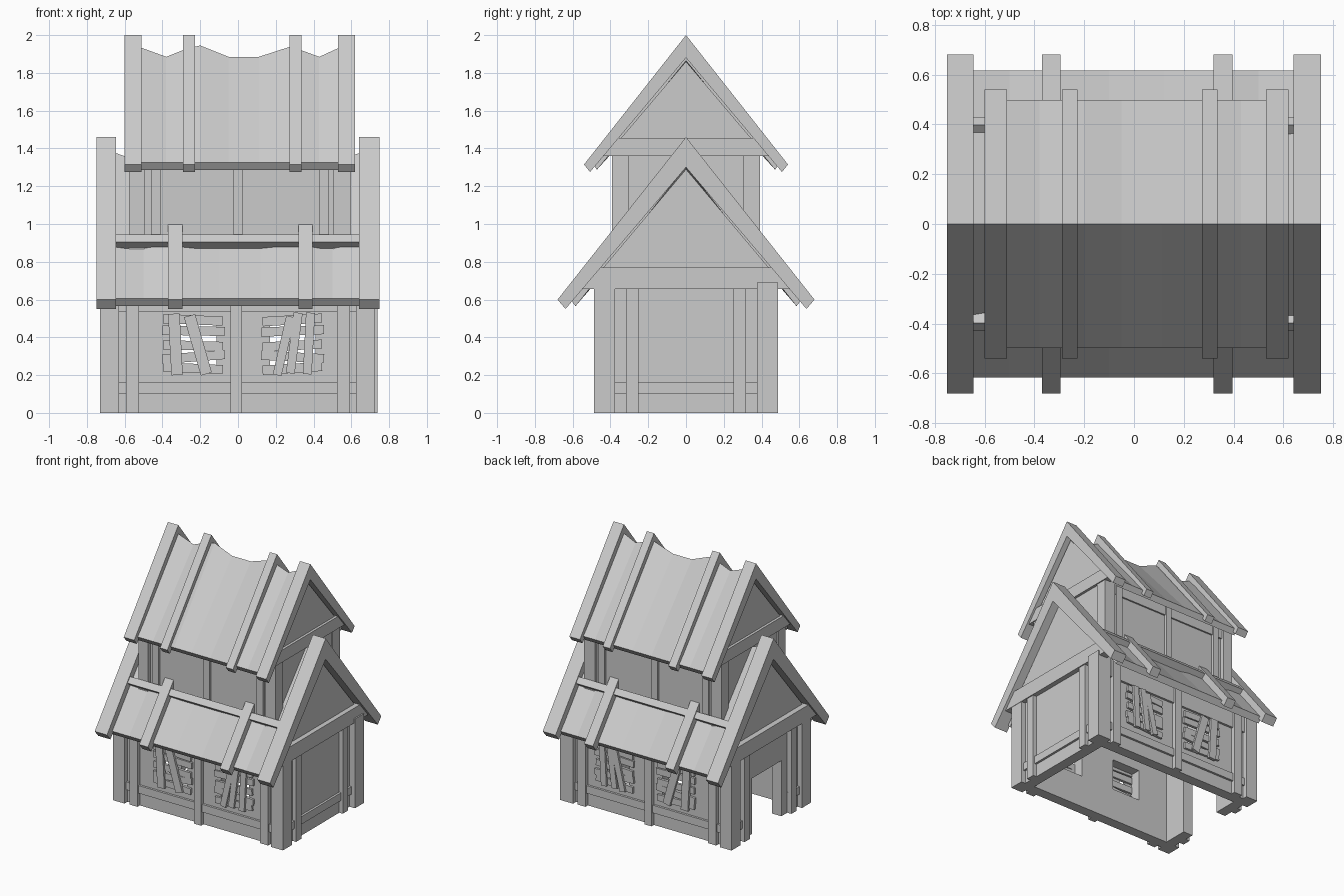
import bpy, bmesh, math
from mathutils import Vector

if "Cube" in bpy.data.objects:
    bpy.data.objects.remove(bpy.data.objects["Cube"])


def loft(name, sections):
    """Solid through matching (y, z) profiles: sections = [(x, profile), ...]"""
    bm = bmesh.new()
    rings = [[bm.verts.new((x, y, z)) for y, z in prof] for x, prof in sections]
    n = len(rings[0])
    for a, b in zip(rings, rings[1:]):
        for i in range(n):
            bm.faces.new((a[i], a[(i + 1) % n], b[(i + 1) % n], b[i]))
    bm.faces.new(rings[0])
    bm.faces.new(rings[-1])
    bmesh.ops.recalc_face_normals(bm, faces=bm.faces)
    me = bpy.data.meshes.new(name)
    bm.to_mesh(me)
    bm.free()
    ob = bpy.data.objects.new(name, me)
    bpy.context.collection.objects.link(ob)
    return ob


def prism(name, x0, x1, prof):
    return loft(name, [(x0, prof), (x1, prof)])


def box(name, x0, x1, y0, y1, z0, z1):
    return prism(name, x0, x1, [(y0, z0), (y1, z0), (y1, z1), (y0, z1)])


def both(half):
    """Mirror a half profile about y = 0; half starts and may end on the axis"""
    return half + [(-y, z) for y, z in reversed(half) if y > 0]


def chevron(ridge, eave, end, under):
    """Roof profile: outer ridge, outer eave, eave underside, ridge underside"""
    return [(0, ridge), eave, end, (0, under), (-end[0], end[1]), (-eave[0], eave[1])]


def cut(ob, *cutters):
    for c in cutters:
        m = ob.modifiers.new("opening", 'BOOLEAN')
        m.operation, m.solver, m.object = 'DIFFERENCE', 'EXACT', c
    dg = bpy.context.evaluated_depsgraph_get()
    me = bpy.data.meshes.new_from_object(ob.evaluated_get(dg))
    ob.modifiers.clear()
    ob.data = me
    for c in cutters:
        bpy.data.objects.remove(c)


def plank(name, a, b, w, s, d0, d1):
    """Board on the front (s=-1) or back (s=1) wall from a to b in (x, z)"""
    a, b = Vector(a), Vector(b)
    d = (b - a).normalized()
    n = Vector((-d.y, d.x)) * w / 2
    pts = [a - n, b - n * 0.85, b + n, a + n * 0.9]
    bm = bmesh.new()
    f = [bm.verts.new((p.x, s * d0, p.y)) for p in pts]
    g = [bm.verts.new((p.x, s * d1, p.y)) for p in pts]
    bm.faces.new(f)
    bm.faces.new(g)
    for i in range(4):
        j = (i + 1) % 4
        bm.faces.new((f[i], f[j], g[j], g[i]))
    bmesh.ops.recalc_face_normals(bm, faces=bm.faces)
    me = bpy.data.meshes.new(name)
    bm.to_mesh(me)
    bm.free()
    bpy.context.collection.objects.link(bpy.data.objects.new(name, me))


# ---------- lower storey walls ----------
gable = both([(0.45, 0), (0.45, 0.755), (0, 1.29)])
prism("lower_gable_wall_right", 0.61, 0.69, gable)
door_wall = prism("lower_gable_wall_left", -0.69, -0.61, gable)
cut(door_wall, box("door_cutter", -0.9, -0.5, -0.18, 0.18, -0.1, 0.43))
for s in (-1, 1):
    ys = sorted((s * 0.37, s * 0.45))
    wall = box("lower_long_wall", -0.61, 0.61, *ys, 0, 0.74)
    cut(wall, *[box("window_cutter", cx - 0.12, cx + 0.12, -1, 1, 0.25, 0.49)
                for cx in (-0.235, 0.29)])

    # timber framing on the long walls
    yo = sorted((s * 0.43, s * 0.48))
    for x0, x1 in ((-0.594, -0.525), (-0.04, 0.02), (0.525, 0.594)):
        box("lower_post", x0, x1, *yo, 0, 0.68)
    yr = sorted((s * 0.43, s * 0.467))
    box("lower_sill_rail", -0.65, 0.65, *yr, 0.1, 0.16)
    box("lower_top_rail", -0.65, 0.65, *yr, 0.535, 0.7)

    # corner posts
    for x0, x1 in ((-0.73, -0.63), (0.625, 0.725)):
        big = s > 0 and x0 > 0
        yc = sorted((s * 0.375, s * 0.487))
        box("lower_corner_post", x0, 0.738 if big else x1, *yc, 0, 0.69)

    # boards nailed over the windows
    for cx in (-0.235, 0.29):
        for k, (tl, tr) in enumerate(((0.012, -0.005), (-0.012, 0.01), (0.0, -0.012),
                                      (0.012, 0.002), (0.008, -0.008))):
            if cx > 0:
                tl, tr = tr, tl
            z = 0.232 + k * 0.065
            plank("window_board", (cx - 0.16 - 0.006 * (k % 2), z + tl),
                  (cx + 0.155 + 0.01 * (k % 2), z + tr), 0.052, s, 0.445, 0.467)
    for a, b in (((-0.338, 0.525), (-0.325, 0.2)), ((-0.255, 0.515), (-0.17, 0.205)),
                 ((0.28, 0.51), (0.205, 0.2)), ((0.32, 0.53), (0.275, 0.21)),
                 ((0.385, 0.53), (0.365, 0.205))):
        plank("cross_board", a, b, 0.065 if a[0] < 0 else 0.05, s, 0.46, 0.483)

# framing on the gable sides
for s, xe in ((-1, 0.73), (1, 0.725)):
    xs = lambda a, b: sorted((s * a, s * b))
    for y in (-0.285, 0.285):
        box("side_post", *xs(0.67, xe - 0.005), y - 0.033, y + 0.033, 0, 0.68)
    for y0, y1 in (((-0.4, 0.4),) if s > 0 else ((-0.4, -0.25), (0.25, 0.4))):
        box("side_sill_rail", *xs(0.67, 0.707), y0, y1, 0.1, 0.16)
    prism("lower_tie_beam", *xs(0.66, xe + 0.003),
          [(-0.55, 0.655), (0.55, 0.655), (0.455, 0.77), (-0.455, 0.77)])

# ---------- lower roof ----------
barge = chevron(1.46, (0.68, 0.60), (0.638, 0.55), 1.30)
prism("lower_barge_left", -0.75, -0.645, barge)
prism("lower_barge_right", 0.64, 0.75, barge)
SL = (1.46 - 0.60) / 0.68
ridge = [(-0.66, 1.38), (-0.5, 1.325), (-0.37, 1.37), (-0.295, 1.37), (-0.1, 1.32),
         (0.12, 1.32), (0.32, 1.37), (0.395, 1.37), (0.5, 1.325), (0.655, 1.38)]
loft("lower_roof_panel",
     [(x, chevron(z, (0.617, 0.605), (0.585, 0.565), z - 0.075)) for x, z in ridge])
for s in (-1, 1):
    for x0, x1 in ((-0.37, -0.295), (0.32, 0.395)):
        prism("lower_rafter", x0, x1, [(s * 0.33, 1.46 - SL * 0.33), (s * 0.68, 0.60),
                                       (s * 0.638, 0.55), (s * 0.33, 1.35 - SL * 0.33)])
    prism("flashing_plank", -0.65, 0.65, [(s * 0.398, 0.945), (s * 0.43, 0.905),
                                          (s * 0.375, 0.86), (s * 0.343, 0.90)])

# ---------- upper storey ----------
up = both([(0.365, 0.85), (0.365, 1.43), (0, 1.86)])
prism("upper_gable_wall_left", -0.565, -0.51, up)
prism("upper_gable_wall_right", 0.53, 0.585, up)
for s in (-1, 1):
    box("upper_long_wall", -0.51, 0.53, *sorted((s * 0.31, s * 0.365)), 0.85, 1.41)
    yo = sorted((s * 0.35, s * 0.385))
    for x0, x1 in ((-0.46, -0.41), (-0.025, 0.025), (0.43, 0.483)):
        box("upper_post", x0, x1, *yo, 0.88, 1.38)
    box("upper_top_rail", -0.52, 0.54, *sorted((s * 0.35, s * 0.377)), 1.29, 1.38)
    for x0, x1 in ((-0.578, -0.495), (0.505, 0.597)):
        box("upper_corner_post", x0, x1, *sorted((s * 0.305, s * 0.393)), 0.86, 1.40)
for x0, x1 in ((-0.585, -0.53), (0.55, 0.605)):
    prism("upper_tie_beam", x0, x1,
          [(-0.45, 1.36), (0.45, 1.36), (0.37, 1.455), (-0.37, 1.455)])

# ---------- upper roof ----------
top = chevron(2.0, (0.54, 1.315), (0.508, 1.275), 1.88)
for name, x0, x1 in (("upper_barge_left", -0.60, -0.51), ("upper_rafter_left", -0.29, -0.227),
                     ("upper_rafter_right", 0.273, 0.335), ("upper_barge_right", 0.53, 0.62)):
    prism(name, x0, x1, top)
ridge = [(-0.53, 1.94), (-0.38, 1.885), (-0.28, 1.925), (-0.2, 1.945), (-0.05, 1.885), (0.11, 1.885),
         (0.28, 1.94), (0.335, 1.92), (0.43, 1.885), (0.55, 1.94)]
loft("upper_roof_panel",
     [(x, chevron(z, (0.498, 1.325), (0.472, 1.287), z - 0.075)) for x, z in ridge])
